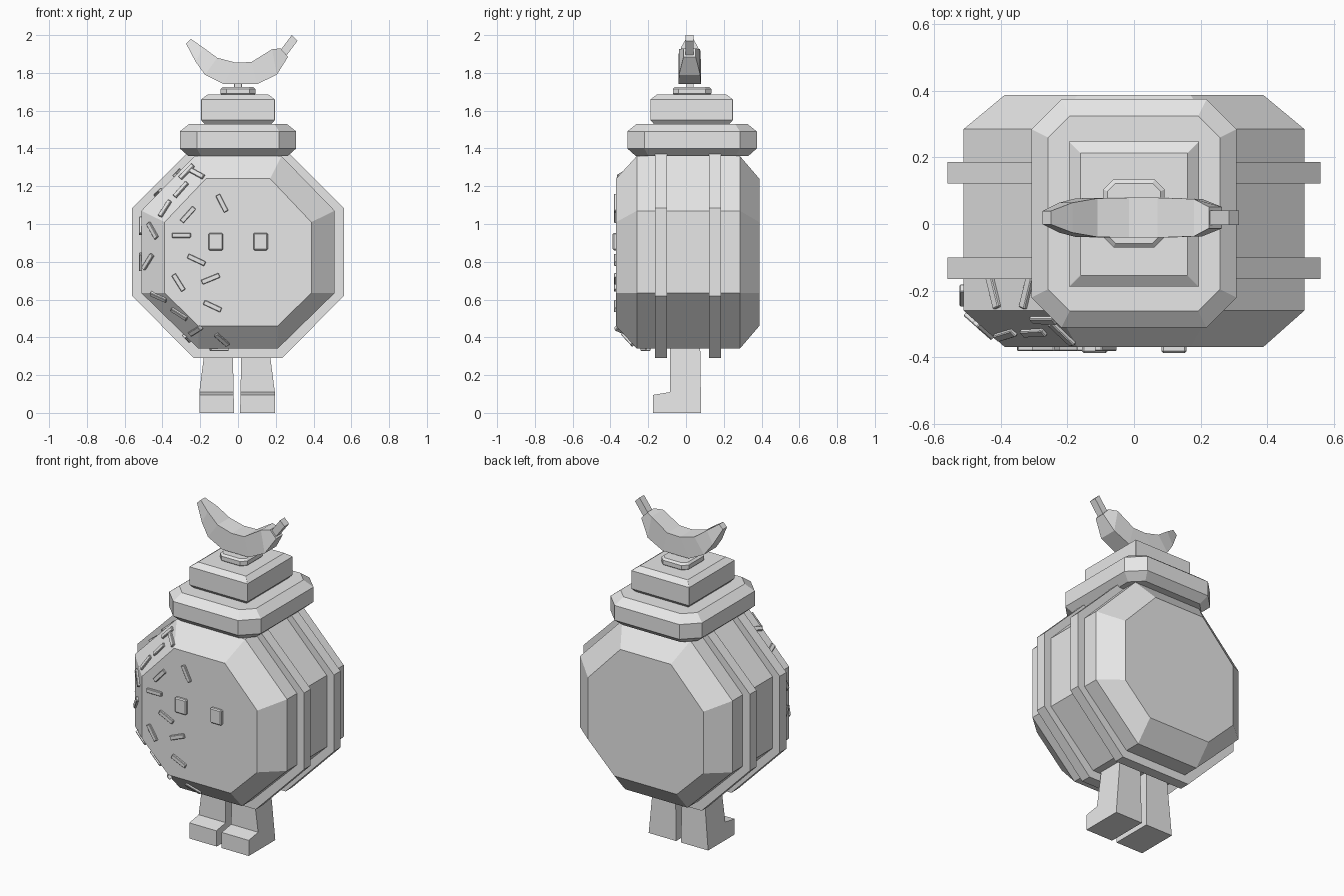
import bpy
import bmesh
from math import cos, sin, radians
from mathutils import Vector, Matrix
from mathutils.bvhtree import BVHTree

default_cube = bpy.data.objects.get("Cube")
if default_cube:
    bpy.data.objects.remove(default_cube, do_unlink=True)

grey = bpy.data.materials.new("plain_grey")
grey.use_nodes = True
grey.diffuse_color = (0.8, 0.8, 0.8, 1)
grey.node_tree.nodes["Principled BSDF"].inputs["Base Color"].default_value = grey.diffuse_color


def finish(name, bm):
    """Turn a bmesh into a flat shaded object."""
    bmesh.ops.recalc_face_normals(bm, faces=bm.faces)
    mesh = bpy.data.meshes.new(name)
    bm.to_mesh(mesh)
    bm.free()
    mesh.materials.append(grey)
    obj = bpy.data.objects.new(name, mesh)
    bpy.context.scene.collection.objects.link(obj)
    return obj


def loft(name, rings):
    """Skin a row of equal-length point rings and cap both ends."""
    bm = bmesh.new()
    rows = [[bm.verts.new(point) for point in ring] for ring in rings]
    count = len(rows[0])
    for low, high in zip(rows, rows[1:]):
        for i in range(count):
            j = (i + 1) % count
            bm.faces.new((low[i], low[j], high[j], high[i]))
    bm.faces.new(rows[0])
    bm.faces.new(rows[-1])
    return finish(name, bm)


def octagon(half_width, bottom, top, low, high, bottom_half, top_half, y):
    """Upright octagon; low and high are the heights of the side corners."""
    right = [(bottom_half, bottom), (half_width, low), (half_width, high), (top_half, top)]
    left = [(-x, z) for x, z in reversed(right)]
    return [Vector((x, y, z)) for x, z in right + left]


def plan(half_x, half_y, cut, z, y):
    """Flat rectangle with cut corners."""
    corner = [(half_x, half_y - cut), (half_x - cut, half_y)]
    back = corner + [(-a, b) for a, b in reversed(corner)]
    return [Vector((a, b + y, z)) for a, b in back + [(-a, -b) for a, b in back]]


def tier(name, half_x, half_y, cut, y, steps):
    """Stack of cut-corner rectangles; steps are (inset, height)."""
    rings = [plan(half_x - inset, half_y - inset, max(cut - inset * 0.5, 0.001), z, y)
             for inset, z in steps]
    return loft(name, rings)


# Eight-sided body with bevelled front and back
def face_ring(y):
    return octagon(0.388, 0.46, 1.24, 0.635, 1.01, 0.21, 0.17, y)


def rim_ring(y):
    return octagon(0.512, 0.34, 1.36, 0.635, 1.07, 0.21, 0.23, y)


body = loft("body", [face_ring(-0.37), rim_ring(-0.26), rim_ring(0.285), face_ring(0.388)])

# Two raised bands around the body
for name, start in (("front_band", -0.165), ("back_band", 0.122)):
    loft(name, [octagon(0.56, 0.29, 1.37, 0.62, 1.085, 0.235, 0.275, y)
                for y in (start, start + 0.064)])

# Stepped cap with a knob and a short peg
tier("cap_brim", 0.308, 0.343, 0.09, 0.032, [(0.045, 1.36), (0, 1.4), (0, 1.49), (0.05, 1.53)])
tier("cap_crown", 0.195, 0.218, 0, 0.03, [(0.022, 1.525), (0, 1.55), (0, 1.66), (0.034, 1.685)])
tier("cap_knob", 0.092, 0.102, 0.03, 0.032, [(0.01, 1.68), (0, 1.69), (0, 1.715), (0.012, 1.726)])
tier("cap_peg", 0.02, 0.02, 0, 0.02, [(0, 1.72), (0, 1.76)])


# Curved fruit on top: (upper x, upper z, lower x, lower z, half depth)
def slab(section):
    ux, uz, lx, lz, half = section
    mid = 0.019
    return [Vector(p) for p in ((ux, mid - half, uz), (ux, mid + half, uz),
                                (lx, mid + half, lz), (lx, mid - half, lz))]


fruit = [
    (-0.25, 1.98, -0.275, 1.955, 0.02),
    (-0.185, 1.935, -0.225, 1.86, 0.045),
    (-0.11, 1.88, -0.175, 1.79, 0.058),
    (-0.015, 1.855, -0.075, 1.74, 0.06),
    (0.07, 1.857, 0.1, 1.74, 0.06),
    (0.18, 1.925, 0.205, 1.79, 0.056),
    (0.225, 1.93, 0.265, 1.885, 0.032),
]
stem = [(0.225, 1.92, 0.255, 1.89, 0.022), (0.285, 2.0, 0.315, 1.97, 0.022)]
loft("fruit", [slab(s) for s in fruit])
loft("fruit_stem", [slab(s) for s in stem])

# Legs: boot profile, tapered on the outside above the foot
boot = [(-0.175, 0), (-0.175, 0.095), (-0.085, 0.11), (-0.085, 0.36), (0.075, 0.36), (0.08, 0)]
for name, side in (("left_leg", 1), ("right_leg", -1)):
    inner = [(side * (0.016 + z * 0.02) - 0.005, y, z) for y, z in boot]
    outer = [(side * (0.2 - max(z - 0.11, 0) * 0.13) - 0.005, y, z) for y, z in boot]
    loft(name, [inner, outer])


def block(name, size, matrix, bevel):
    """Small bevelled block."""
    bm = bmesh.new()
    bmesh.ops.create_cube(bm, size=1)
    bmesh.ops.scale(bm, vec=size, verts=bm.verts)
    bmesh.ops.bevel(bm, geom=bm.edges[:], offset=bevel, segments=1, affect="EDGES")
    bmesh.ops.transform(bm, matrix=matrix, verts=bm.verts)
    return finish(name, bm)


# Eyes
for name, x in (("left_eye", 0.12), ("right_eye", -0.118)):
    block(name, (0.076, 0.03, 0.092), Matrix.Translation((x, -0.373, 0.907)), 0.006)

# Sprinkles laid on the body surface on its right side
surface = BVHTree.FromPolygons([v.co for v in body.data.vertices],
                               [p.vertices[:] for p in body.data.polygons])


def sprinkle(origin, ray, along):
    point, normal, _, _ = surface.ray_cast(Vector(origin), Vector(ray))
    if point is None:
        return
    along = (along - normal * along.dot(normal)).normalized()
    across = normal.cross(along)
    turn = Matrix((along, across, normal)).transposed().to_4x4()
    block("sprinkle", (0.1, 0.026, 0.024), Matrix.Translation(point) @ turn, 0.003)


front_sprinkles = [
    (-0.085, 1.11, -63), (-0.265, 1.05, 48), (-0.3, 0.94, 0), (-0.22, 0.81, -25),
    (-0.145, 0.71, 22), (-0.315, 0.69, -58), (-0.135, 0.565, -25), (-0.225, 0.435, 40),
    (-0.085, 0.39, -58), (-0.31, 0.525, -15), (-0.42, 0.615, 0), (-0.475, 0.8, 42),
    (-0.45, 0.965, -45), (-0.385, 1.08, 65), (-0.3, 1.18, 50), (-0.215, 1.265, -35),
    (-0.27, 1.275, 45),
]
for x, z, angle in front_sprinkles:
    a = radians(angle)
    sprinkle((x, -1, z), (0, 1, 0), Vector((cos(a), 0, sin(a))))
for x, slant in ((-0.42, -2), (-0.32, 2)):
    sprinkle((x, -0.205, 2), (0, 0, -1), Vector((1, slant, 0)))
for z, slant in ((0.99, 2), (0.8, -2)):
    sprinkle((-1, -0.215, z), (1, 0, 0), Vector((0, 1, slant)))
for x, slant in ((-0.1, 0.3), (-0.27, 2)):
    sprinkle((x, -0.215, -1), (0, 0, 1), Vector((1, slant, 0)))
